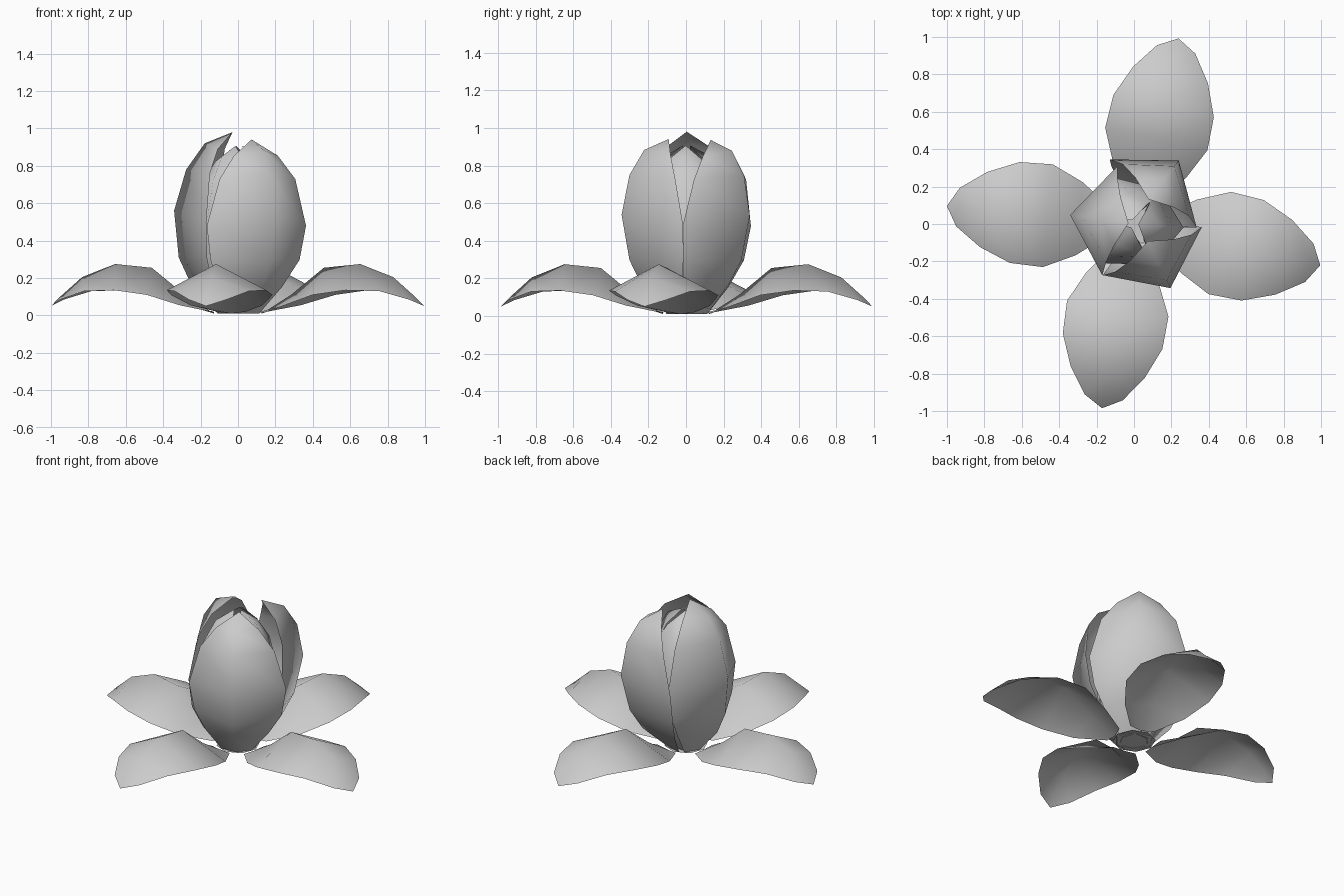
import bpy
from math import radians, sin, cos

if "Cube" in bpy.data.objects:
    bpy.data.objects.remove(bpy.data.objects["Cube"])

# Rows from base to tip: (ridge distance, ridge height, half width, edge distance, edge height)
SPREAD = [(0.13, 0.01, 0.08, 0.14, 0.02), (0.29, 0.11, 0.20, 0.30, 0.055),
          (0.47, 0.255, 0.28, 0.47, 0.11), (0.67, 0.275, 0.275, 0.65, 0.135),
          (0.85, 0.205, 0.205, 0.82, 0.13), (0.97, 0.10, 0.105, 0.96, 0.085),
          (1.02, 0.05, 0.0, 1.02, 0.05)]
UPRIGHT = [(0.11, 0.01, 0.09, 0.07, 0.01), (0.255, 0.17, 0.19, 0.11, 0.16),
           (0.32, 0.31, 0.265, 0.13, 0.31), (0.345, 0.56, 0.295, 0.13, 0.50),
           (0.28, 0.78, 0.225, 0.12, 0.76), (0.18, 0.92, 0.13, 0.09, 0.89),
           (0.03, 0.98, 0.0, 0.03, 0.98)]


def petal(name, rows, angle, lean=0.0, side=0.0, size=1.0, height=1.0):
    """Three-column petal folded along its ridge, pointing along angle."""
    a = radians(angle)
    verts, faces = [], []

    def add(r, lat, z):
        z *= height
        r = r * size + lean * z
        lat = lat * size + side * min(1, z / 0.3 if rows is UPRIGHT else 1)
        verts.append((r * cos(a) - lat * sin(a), r * sin(a) + lat * cos(a), z))

    for r, z, w, er, ez in rows[:-1]:
        add(er, -w, ez)
        add(r, 0, z)
        add(er, w, ez)
    add(rows[-1][0], 0, rows[-1][1])
    n = len(rows) - 1
    for i in range(n - 1):
        for j in range(2):
            k = i * 3 + j
            faces.append((k, k + 3, k + 4, k + 1))
    k, tip = (n - 1) * 3, n * 3
    faces += [(k, tip, k + 1), (k + 1, tip, k + 2)]
    mesh = bpy.data.meshes.new(name)
    mesh.from_pydata(verts, [], [f[::-1] for f in faces])
    mesh.polygons.foreach_set("use_smooth", [True] * len(mesh.polygons))
    mesh.update()
    bpy.context.collection.objects.link(bpy.data.objects.new(name, mesh))


# Open petals lying around the base
OPEN = [(-12.5, 0.0, 1.0), (77.5, -0.018, 1.0), (174.5, 0.0, 0.985), (261, -0.015, 0.98)]
for i, (ang, side, size) in enumerate(OPEN):
    petal(f"open_petal_{i + 1}", SPREAD, ang, side=side, size=size)

# Outer bud petals
petal("bud_petal_left", UPRIGHT, 172)
petal("bud_petal_back", UPRIGHT, 52, lean=0.13, side=0.02, height=0.955)
petal("bud_petal_front", UPRIGHT, -64, lean=0.09, side=0.025, height=0.96)

# Smaller inner bud petals closing the gaps
for i, ang in enumerate((-4, 112, 232)):
    petal(f"inner_petal_{i + 1}", UPRIGHT, ang, size=0.77, height=0.925)

# Thin disc joining the petals
bpy.ops.mesh.primitive_circle_add(vertices=8, radius=0.13, fill_type='NGON', location=(0, 0, 0.012))
bpy.context.object.name = "flower_base"
